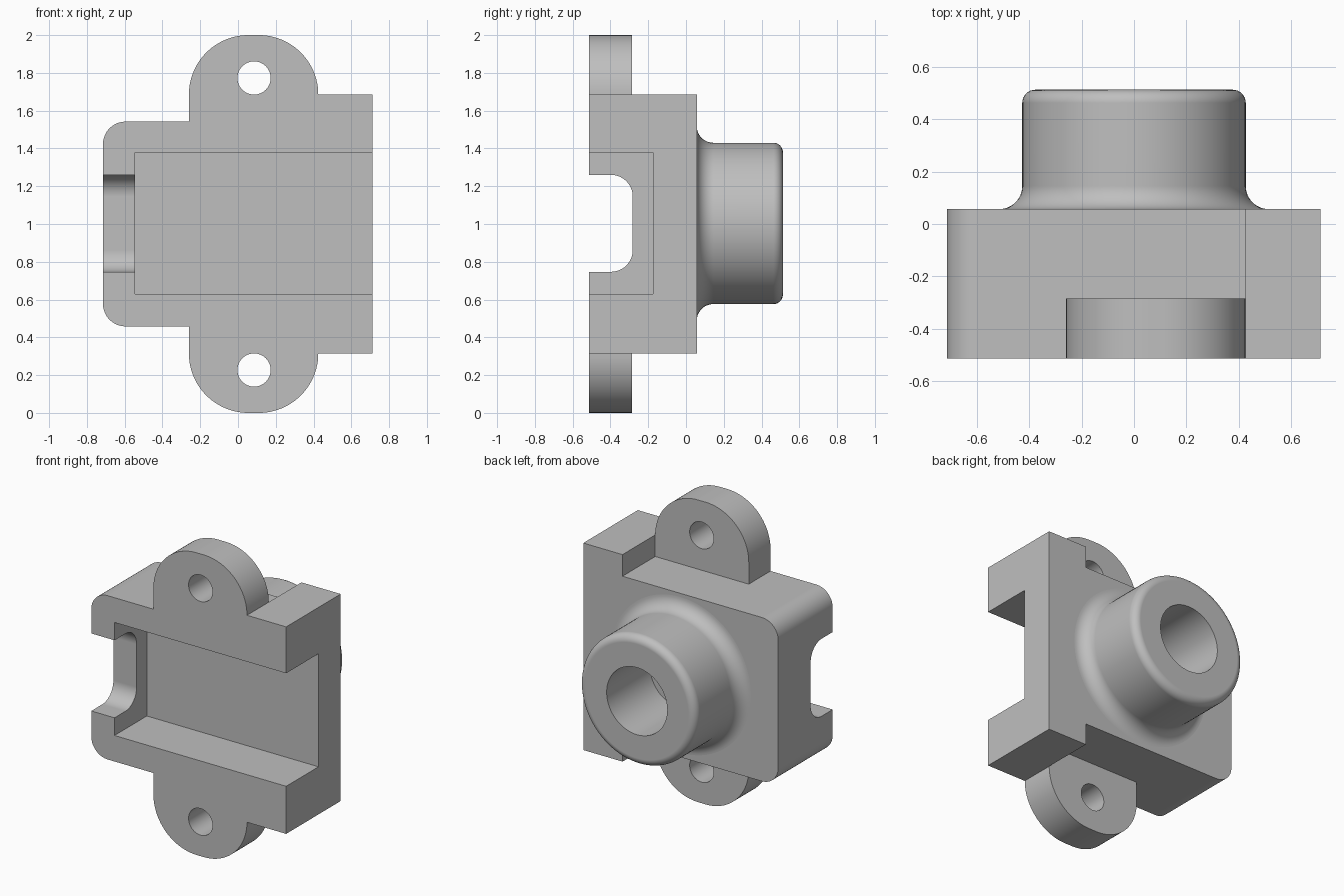
import bpy, bmesh, math
from mathutils import Matrix

cube = bpy.data.objects.get("Cube")
if cube:
    bpy.data.objects.remove(cube, do_unlink=True)

grey = bpy.data.materials.new("plain_grey")
grey.use_nodes = True
colour = (0.52, 0.52, 0.52, 1)
grey.diffuse_color = colour
grey.node_tree.nodes["Principled BSDF"].inputs["Base Color"].default_value = colour

FRONT, BACK = -0.513, 0.513
PLATE_BACK = 0.057      # rear face of the block
LUG_BACK = -0.285
MID = 1.0               # height of the mirror plane


def arc(cx, cy, r, a0, a1, n=16):
    """Points along an arc, angles in degrees."""
    angles = [math.radians(a0 + (a1 - a0) * i / n) for i in range(n + 1)]
    return [(cx + r * math.cos(a), cy + r * math.sin(a)) for a in angles]


def finish(name, bm):
    bmesh.ops.recalc_face_normals(bm, faces=bm.faces)
    mesh = bpy.data.meshes.new(name)
    bm.to_mesh(mesh)
    bm.free()
    mesh.materials.append(grey)
    ob = bpy.data.objects.new(name, mesh)
    bpy.context.collection.objects.link(ob)
    return ob


def prism(name, points, start, vector):
    """Extrude a closed outline; points are mapped to 3D by start."""
    bm = bmesh.new()
    face = bm.faces.new([bm.verts.new(start(*p)) for p in points])
    moved = bmesh.ops.extrude_face_region(bm, geom=[face])["geom"]
    bmesh.ops.translate(bm, vec=vector, verts=[v for v in moved if isinstance(v, bmesh.types.BMVert)])
    return finish(name, bm)


def upright(name, points, y0, y1):
    return prism(name, points, lambda x, z: (x, y0, z), (0, y1 - y0, 0))


def rectangle(x0, x1, z0, z1):
    return [(x0, z0), (x1, z0), (x1, z1), (x0, z1)]


def lathe(name, profile, x, z, steps=96):
    """Spin (radius, y) points about an axis along y."""
    bm = bmesh.new()
    rings = []
    for r, y in profile:
        rings.append([bm.verts.new((x + r * math.cos(a), y, z + r * math.sin(a)))
                      for a in (math.tau * i / steps for i in range(steps))])
    for low, high in zip(rings, rings[1:]):
        for i in range(steps):
            j = (i + 1) % steps
            bm.faces.new((low[i], low[j], high[j], high[i]))
    bm.faces.new(rings[0])
    bm.faces.new(rings[-1])
    return finish(name, bm)


def combine(target, tool, operation):
    mod = target.modifiers.new(operation.lower(), 'BOOLEAN')
    mod.operation, mod.solver, mod.object = operation, 'EXACT', tool
    bpy.context.view_layer.objects.active = target
    bpy.ops.object.modifier_apply(modifier=mod.name)
    bpy.data.objects.remove(tool, do_unlink=True)


# Block with rounded right edge and a taller flange on the left
half, flange, r = 0.542, 0.685, 0.12
outline = (arc(-0.715 + r, MID + half - r, r, 90, 180) +
           arc(-0.715 + r, MID - half + r, r, 180, 270) +
           [(0.425, MID - half), (0.425, MID - flange), (0.712, MID - flange),
            (0.712, MID + flange), (0.425, MID + flange), (0.425, MID + half)])
housing = upright("bracket_housing", outline, FRONT, PLATE_BACK)

# Mounting lugs, top and bottom
r = 0.315
lugs = (arc(0.425 - r, 2 - r, r, 0, 90, 24) + arc(-0.26 + r, 2 - r, r, 90, 180, 24) +
        arc(-0.26 + r, r, r, 180, 270, 24) + arc(0.425 - r, r, r, 270, 360, 24))
combine(housing, upright("lugs", lugs, FRONT, LUG_BACK), 'UNION')

# Round boss with filleted foot and rounded rim
R, foot, rim = 0.427, 0.088, 0.05
boss = ([(R + foot, PLATE_BACK - 0.08)] +
        arc(R + foot, PLATE_BACK + foot, foot, 270, 180, 12) +
        arc(R - rim, BACK - rim, rim, 0, 90, 8))
combine(housing, lathe("boss", boss, 0, MID + 0.003), 'UNION')

# Blind bore and lug holes
combine(housing, lathe("bore", [(0.222, 0.06), (0.222, 0.6)], 0, MID + 0.003), 'DIFFERENCE')
for side in (-1, 1):
    hole = lathe("lug_hole", [(0.088, -0.6), (0.088, -0.2)], 0.085, MID + side * 0.773, 48)
    combine(housing, hole, 'DIFFERENCE')

# Front pocket, open at the left end
combine(housing, upright("pocket", rectangle(-0.545, 0.8, 0.63, 1.378), -0.6, -0.175), 'DIFFERENCE')

# Rounded notch through the right wall
r, deep = 0.115, -0.282
notch = ([(-0.6, 0.747), (-0.6, 1.26)] + arc(deep - r, 1.26 - r, r, 90, 0) +
         arc(deep - r, 0.747 + r, r, 0, -90))
combine(housing, prism("notch", notch, lambda y, z: (-0.8, y, z), (0.3, 0, 0)), 'DIFFERENCE')

# Smooth curves, crisp edges, flat large faces
bpy.ops.object.select_all(action='DESELECT')
housing.select_set(True)
bpy.context.view_layer.objects.active = housing
bpy.ops.object.shade_smooth_by_angle(angle=math.radians(30))
weighted = housing.modifiers.new("weighted_normals", 'WEIGHTED_NORMAL')
weighted.keep_sharp = True
